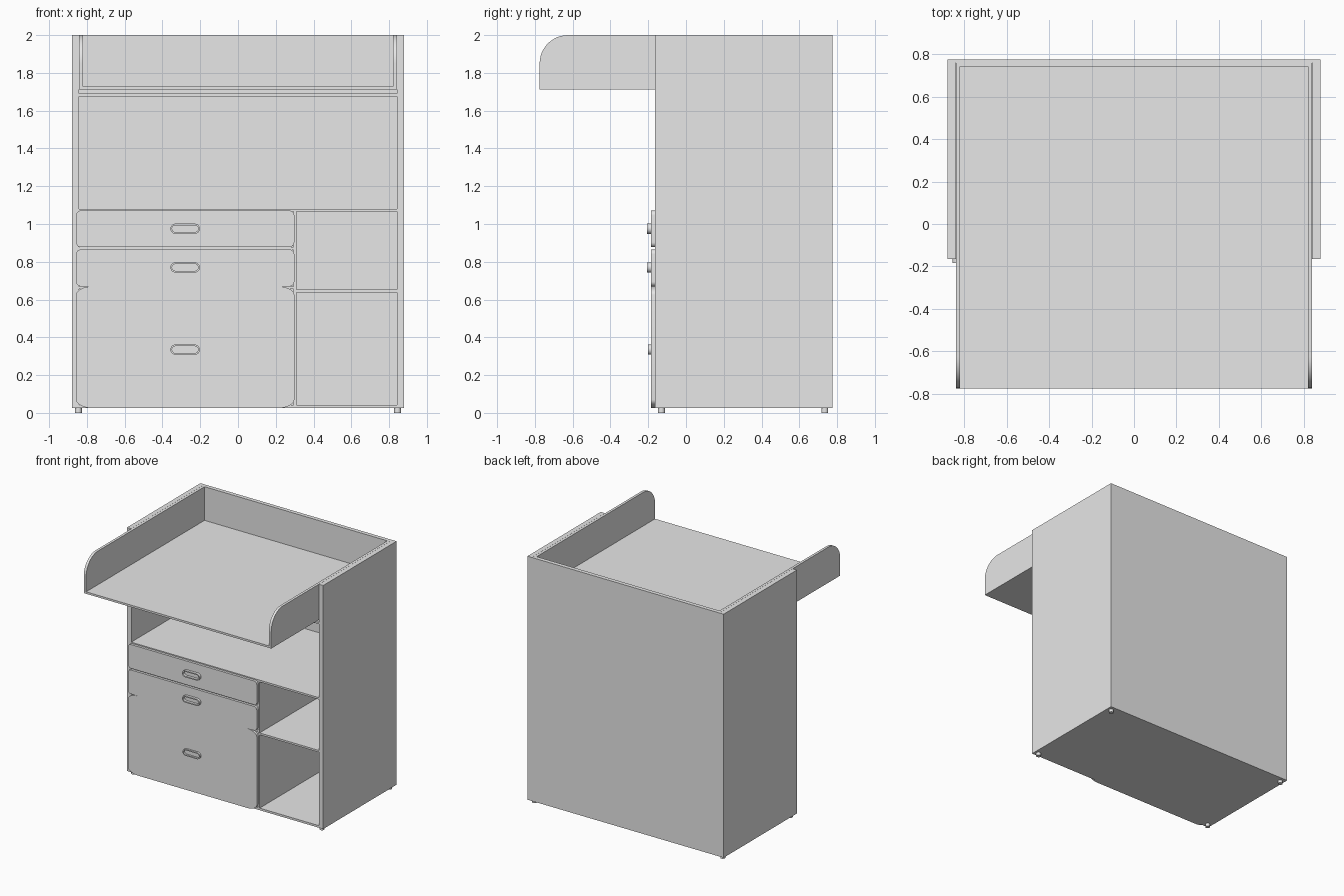
import bpy, bmesh, math
from mathutils import Vector

cube = bpy.data.objects.get("Cube")
if cube:
    bpy.data.objects.remove(cube, do_unlink=True)

grey = bpy.data.materials.new("plain grey")
grey.use_nodes = True
grey.diffuse_color = (0.8, 0.8, 0.8, 1)
grey.node_tree.nodes["Principled BSDF"].inputs["Base Color"].default_value = grey.diffuse_color


def finish(name, bm, smooth=False):
    bmesh.ops.recalc_face_normals(bm, faces=bm.faces[:])
    mesh = bpy.data.meshes.new(name)
    bm.to_mesh(mesh)
    bm.free()
    mesh.materials.append(grey)
    ob = bpy.data.objects.new(name, mesh)
    bpy.context.collection.objects.link(ob)
    if smooth:
        bpy.ops.object.select_all(action='DESELECT')
        ob.select_set(True)
        bpy.context.view_layer.objects.active = ob
        bpy.ops.object.shade_smooth_by_angle(angle=math.radians(35))
    return ob


def board(name, x, y, z):
    """Box from (low, high) ranges."""
    bm = bmesh.new()
    bmesh.ops.create_cube(bm, size=1)
    for v in bm.verts:
        v.co = [r[0] if c < 0 else r[1] for c, r in zip(v.co, (x, y, z))]
    return finish(name, bm)


def prism(name, points, direction):
    """Extrude a flat outline."""
    bm = bmesh.new()
    face = bm.faces.new([bm.verts.new(p) for p in points])
    ext = bmesh.ops.extrude_face_region(bm, geom=[face], use_keep_orig=True)
    moved = [g for g in ext["geom"] if isinstance(g, bmesh.types.BMVert)]
    bmesh.ops.translate(bm, verts=moved, vec=Vector(direction))
    return finish(name, bm, True)


def rounded(x, z, rx, rz, y, steps=8):
    """Rectangle outline in the xz plane with elliptical corners."""
    corners = ((x[1] - rx, z[1] - rz), (x[0] + rx, z[1] - rz),
               (x[0] + rx, z[0] + rz), (x[1] - rx, z[0] + rz))
    pts = []
    for k, (cx, cz) in enumerate(corners):
        for i in range(steps + 1):
            a = math.pi / 2 * (k + i / steps)
            pts.append((cx + rx * math.cos(a), y, cz + rz * math.sin(a)))
    return pts


def pill(half_w, r, cx, cz, y):
    """Stadium outline without doubled end points."""
    pts = []
    for side, start in ((1, -math.pi / 2), (-1, math.pi / 2)):
        for i in range(13):
            a = start + math.pi * i / 12
            pts.append((cx + side * (half_w - r) + r * math.cos(a), y, cz + r * math.sin(a)))
    return pts


def ring_handle(name, cx, cz, front, back):
    bm = bmesh.new()
    loops = [[bm.verts.new(p) for p in pill(w, r, cx, cz, y)]
             for w, r, y in ((0.078, 0.027, back), (0.078, 0.027, front),
                             (0.069, 0.018, front), (0.069, 0.018, back))]
    n = len(loops[0])
    for k in range(4):
        a, b = loops[k], loops[(k + 1) % 4]
        for i in range(n):
            j = (i + 1) % n
            bm.faces.new((a[i], a[j], b[j], b[i]))
    finish(name, bm, True)


W, IN = 0.88, 0.842
FRONT, BACK, BACK_IN = -0.165, 0.775, 0.76
BASE, TOP = 0.025, 2.0
depth = (FRONT, BACK_IN)
SPLIT = (0.295, 0.31)

# Cabinet shell and boards
for side, label in ((1, "left"), (-1, "right")):
    board(label + "_wall", sorted((side * IN, side * W)), (FRONT, BACK), (BASE, TOP))
board("back_panel", (-IN, IN), (BACK_IN, BACK), (BASE, TOP))
board("bottom_board", (-IN, IN), depth, (BASE, 0.042))
board("worktop_board", (-IN, IN), depth, (1.065, 1.08))
board("upper_board", (-IN, IN), depth, (1.676, 1.69))
board("partition", SPLIT, depth, (0.042, 1.065))
board("side_shelf", (SPLIT[1], IN), depth, (0.637, 0.652))
for name, z in (("upper_drawer_rail", 0.863), ("lower_drawer_rail", 0.655)):
    board(name, (-IN, SPLIT[0]), depth, (z, z + 0.014))

# Drawer fronts with ring handles
drawers = (("top", 0.878, 1.071, 0.025, 0.025, 0.975, -0.206),
           ("middle", 0.67, 0.865, 0.025, 0.025, 0.77, -0.206),
           ("bottom", BASE, 0.67, 0.09, 0.045, 0.335, -0.2))
for label, low, high, rx, rz, knob, knob_front in drawers:
    prism(label + "_drawer_front", rounded((-0.857, 0.298), (low, high), rx, rz, FRONT),
          (0, -0.02, 0))
    ring_handle(label + "_drawer_handle", -0.28, knob, knob_front, -0.184)

# Changing tray with rounded front corners
board("tray_floor", (-0.82, 0.82), (-0.775, 0.742), (1.711, 1.727))
board("tray_back", (-0.841, 0.841), (0.742, BACK_IN), (1.711, TOP))
R = 0.15
for side, label in ((1, "left"), (-1, "right")):
    x = side * 0.82
    outline = [(x, 0.742, TOP), (x, 0.742, 1.711), (x, -0.775, 1.711)]
    for i in range(13):
        a = math.pi / 2 * i / 12
        outline.append((x, -0.775 + R - R * math.cos(a), TOP - R + R * math.sin(a)))
    prism(label + "_tray_side", outline, (side * 0.021, 0, 0))

# Feet
for side, label in ((1, "left"), (-1, "right")):
    for y, end in ((-0.13, "front"), (0.735, "back")):
        bm = bmesh.new()
        bmesh.ops.create_cone(bm, cap_ends=True, segments=24, radius1=0.018,
                              radius2=0.018, depth=BASE)
        bmesh.ops.translate(bm, verts=bm.verts[:], vec=(side * 0.845, y, BASE / 2))
        finish(end + "_" + label + "_foot", bm, True)
